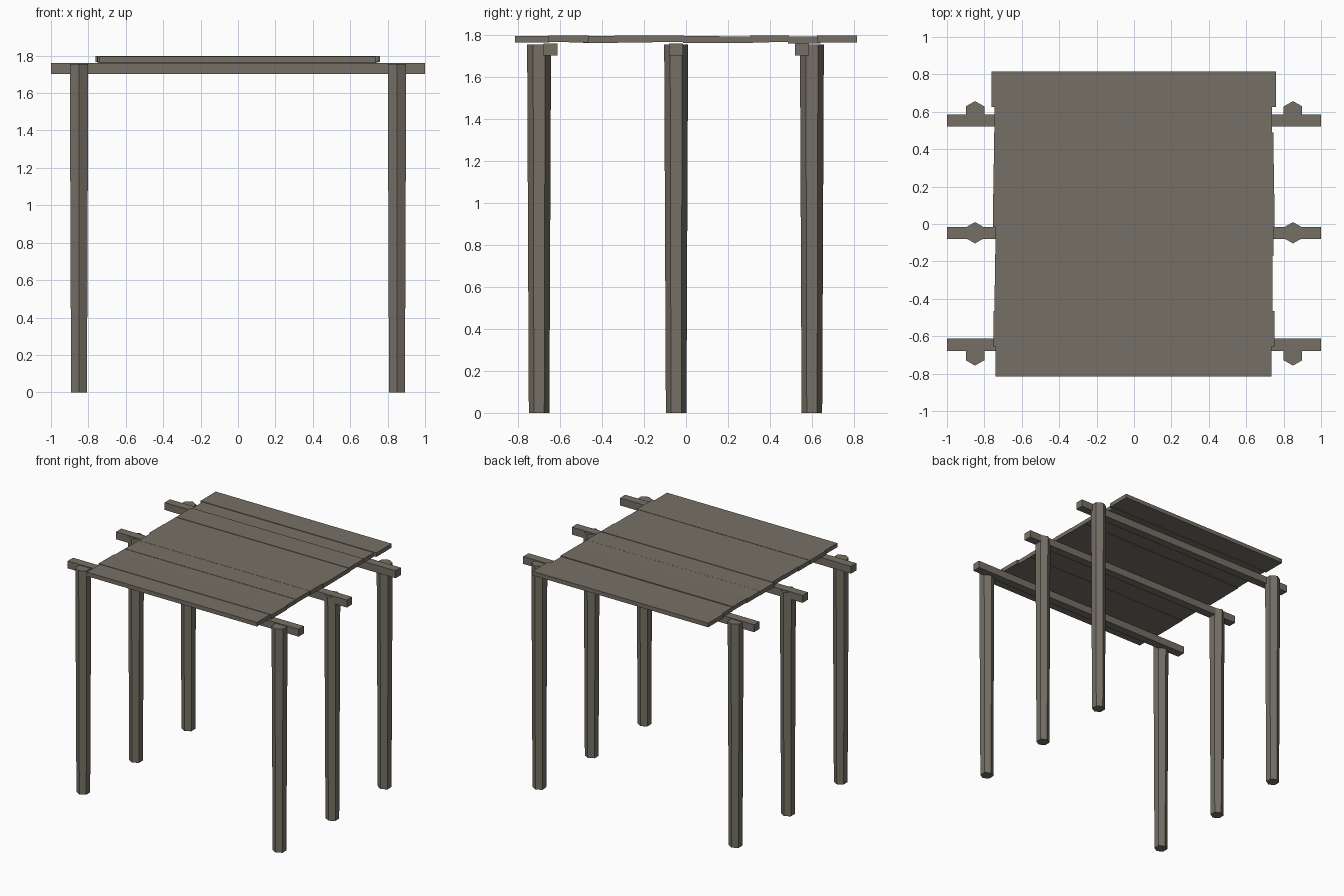
import bpy
import bmesh
from math import pi, radians
from mathutils import Matrix

cube = bpy.data.objects.get("Cube")
if cube:
    bpy.data.objects.remove(cube, do_unlink=True)

wood = bpy.data.materials.new("weathered_wood")
wood.use_nodes = True
COLOR = (0.18, 0.162, 0.13, 1)
wood.diffuse_color = COLOR
wood.node_tree.nodes["Principled BSDF"].inputs["Base Color"].default_value = COLOR


def add_object(name, bm, location):
    mesh = bpy.data.meshes.new(name)
    bm.to_mesh(mesh)
    bm.free()
    mesh.materials.append(wood)
    obj = bpy.data.objects.new(name, mesh)
    obj.location = location
    bpy.context.collection.objects.link(obj)
    return obj


def add_box(name, size, location, tilt=0):
    bm = bmesh.new()
    bmesh.ops.create_cube(bm, size=1, matrix=Matrix.Diagonal((*size, 1)))
    obj = add_object(name, bm, location)
    obj.rotation_euler.x = radians(tilt)


def add_post(name, x, y, height=1.755):
    # Hexagonal post with corners toward front and back, wider at the top
    bm = bmesh.new()
    bmesh.ops.create_cone(bm, cap_ends=True, segments=6, radius1=0.049,
                          radius2=0.057, depth=height)
    bmesh.ops.rotate(bm, verts=bm.verts, matrix=Matrix.Rotation(
        0 if max(v.co.y for v in bm.verts) > 0.0565 else pi / 6, 3, "Z"))
    add_object(name, bm, (x, y, height / 2))


# Three frames: a pair of posts carrying one cross beam
for label, post_y, beam_y in (("front", -0.70, -0.645),
                              ("middle", -0.047, -0.048),
                              ("back", 0.60, 0.553)):
    add_post(label + "_left_post", 0.85, post_y)
    add_post(label + "_right_post", -0.85, post_y)
    add_box(label + "_beam", (2, 0.066, 0.058), (0, beam_y, 1.732))

# Roof planks, front to back: y start, y end, left x, right x, top z, tilt
planks = (
    (-0.815, -0.65, 0.735, -0.74, 1.796, 0),
    (-0.655, -0.465, 0.75, -0.75, 1.798, -0.5),
    (-0.49, -0.325, 0.74, -0.745, 1.795, 0),
    (-0.34, -0.16, 0.74, -0.742, 1.797, 0),
    (-0.17, -0.01, 0.745, -0.74, 1.798, 0),
    (-0.015, 0.16, 0.75, -0.755, 1.795, 0),
    (0.14, 0.32, 0.748, -0.752, 1.7945, 0),
    (0.305, 0.49, 0.745, -0.748, 1.798, 0.4),
    (0.485, 0.64, 0.738, -0.745, 1.793, 0),
    (0.625, 0.815, 0.76, -0.763, 1.797, 0),
)
THICK = 0.032
for i, (y0, y1, left, right, top, tilt) in enumerate(planks, 1):
    add_box(f"roof_plank_{i}", (left - right, y1 - y0, THICK),
            ((left + right) / 2, (y0 + y1) / 2, top - THICK / 2), tilt)
